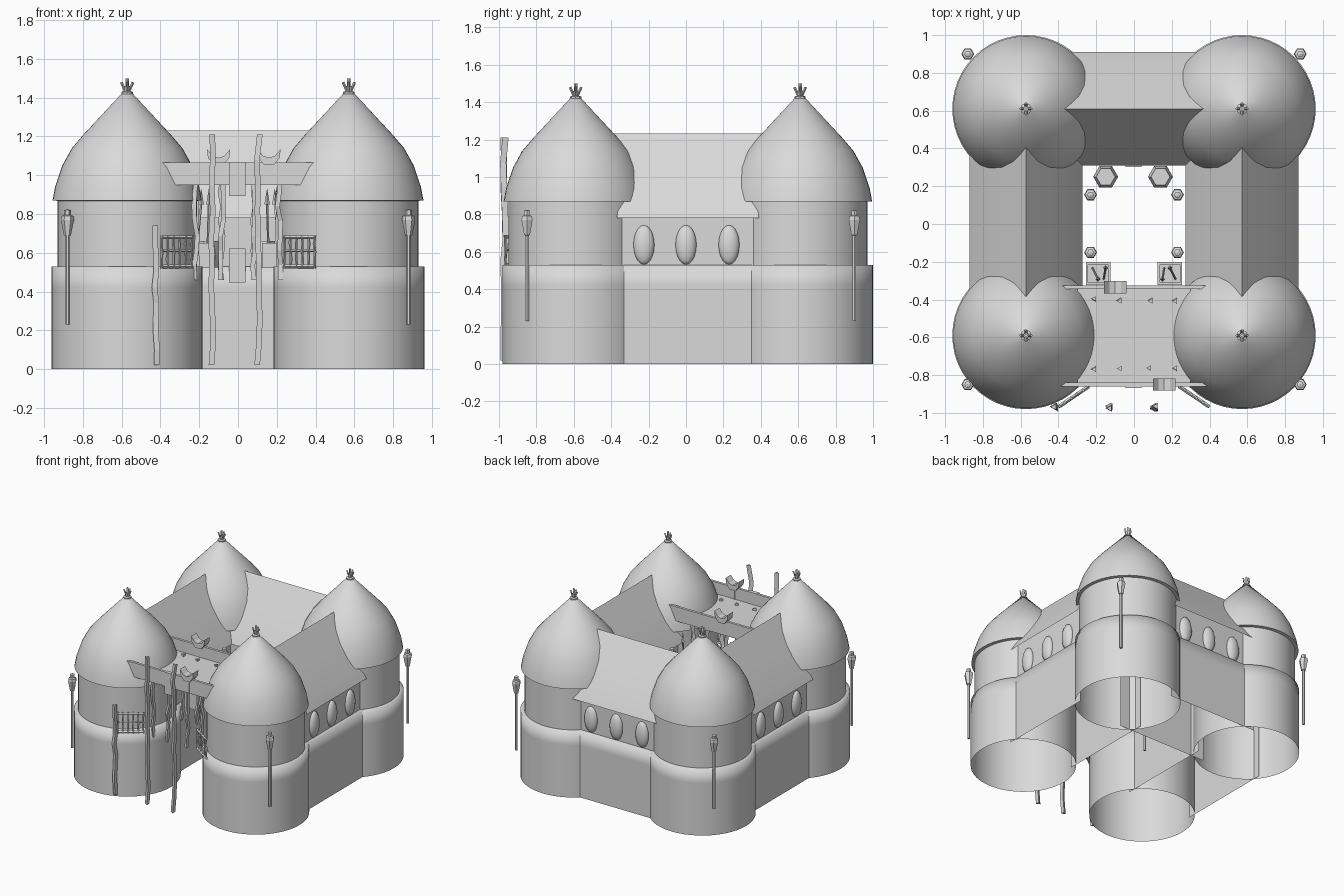
import bpy, bmesh, math, random
from mathutils import Vector, Matrix

random.seed(4)
if "Cube" in bpy.data.objects:
    bpy.data.objects.remove(bpy.data.objects["Cube"])

stone = bpy.data.materials.new("pale_grey_stone")
stone.use_nodes = True
stone.diffuse_color = (0.7, 0.7, 0.7, 1)
stone.node_tree.nodes["Principled BSDF"].inputs["Base Color"].default_value = (0.7, 0.7, 0.7, 1)


def add(name, bm, loc=(0, 0, 0), rot=0, smooth=None):
    """Turn a bmesh into an object; smooth is the sharp-edge angle in degrees."""
    mesh = bpy.data.meshes.new(name)
    bmesh.ops.recalc_face_normals(bm, faces=bm.faces)
    bm.to_mesh(mesh)
    bm.free()
    obj = bpy.data.objects.new(name, mesh)
    bpy.context.collection.objects.link(obj)
    mesh.materials.append(stone)
    obj.location = loc
    obj.rotation_euler.z = rot
    if smooth:
        bpy.ops.object.select_all(action='DESELECT')
        obj.select_set(True)
        bpy.context.view_layer.objects.active = obj
        bpy.ops.object.shade_smooth_by_angle(angle=math.radians(smooth))
    return obj


def lathe(name, profile, loc, sides=48, smooth=None):
    """Spin a (radius, height) profile around z."""
    bm = bmesh.new()
    verts = [bm.verts.new((r, 0, z)) for r, z in profile]
    edges = [bm.edges.new(p) for p in zip(verts, verts[1:])]
    bmesh.ops.spin(bm, geom=verts + edges, axis=(0, 0, 1), cent=(0, 0, 0),
                   steps=sides, angle=math.tau, use_duplicate=False)
    bmesh.ops.remove_doubles(bm, verts=bm.verts, dist=0.0005)
    return add(name, bm, loc, 0, smooth)


def strip(name, profile, lengths, loc, rot, smooth):
    """Sweep an open (x, z) profile along y, with a half length per point."""
    bm = bmesh.new()
    rows = [[bm.verts.new((x, s * h, z)) for s in (-1, 1)] for (x, z), h in zip(profile, lengths)]
    for a, b in zip(rows, rows[1:]):
        bm.faces.new((a[0], a[1], b[1], b[0]))
    return add(name, bm, loc, rot, smooth)


def box(name, size, loc, rot=0):
    bm = bmesh.new()
    bmesh.ops.create_cube(bm, size=1, matrix=Matrix.Diagonal((*size, 1)))
    return add(name, bm, loc, rot)


def plate(name, outline, depth, loc):
    """Extrude an (x, z) outline along y."""
    bm = bmesh.new()
    face = bm.faces.new([bm.verts.new((x, -depth / 2, z)) for x, z in outline])
    new = bmesh.ops.extrude_face_region(bm, geom=[face])["geom"]
    bmesh.ops.translate(bm, vec=(0, depth, 0), verts=[v for v in new if isinstance(v, bmesh.types.BMVert)])
    return add(name, bm, loc)


def rod(name, a, b, radius, sides=4, wobble=0.0, steps=1, taper=1.0):
    """Straight or crooked stick between two points."""
    a, b = Vector(a), Vector(b)
    turn = (b - a).to_track_quat('Z', 'Y')
    bm = bmesh.new()
    rings = []
    for i in range(steps + 1):
        t = i / steps
        c = a.lerp(b, t) + Vector((random.uniform(-wobble, wobble), random.uniform(-wobble, wobble), 0))
        r = radius * (1 + (taper - 1) * t)
        rings.append([bm.verts.new(c + turn @ Vector((r * math.cos(k * math.tau / sides),
                                                      r * math.sin(k * math.tau / sides), 0)))
                      for k in range(sides)])
    for p, q in zip(rings, rings[1:]):
        for k in range(sides):
            n = (k + 1) % sides
            bm.faces.new((p[k], p[n], q[n], q[k]))
    bm.faces.new(rings[0])
    bm.faces.new(rings[-1])
    return add(name, bm)


def torch(name, x, y):
    rod(name + "_pole", (x, y, 0.23), (x, y, 0.70), 0.011, 6)
    lathe(name + "_head", [(0, 0.685), (0.018, 0.69), (0.022, 0.71), (0.034, 0.77), (0.030, 0.79),
                           (0.018, 0.795), (0.018, 0.82), (0, 0.825)], (x, y, 0), 6)


# Corner towers with domed roofs and small crowns
BACK, FRONT, SIDE, MID = 0.61, -0.59, 0.572, 0.01
for end, y in (("back", BACK), ("front", FRONT)):
    for side, x in (("left", SIDE), ("right", -SIDE)):
        tag = f"{end}_{side}_tower"
        lathe(tag + "_base", [(0.39, 0), (0.39, 0.42), (0.39, 0.53), (0.355, 0.53)], (x, y, 0), smooth=180)
        lathe(tag + "_drum", [(0.36, 0.53), (0.36, 0.87)], (x, y, 0), smooth=40)
        lathe(tag + "_roof", [(0.36, 0.868), (0.385, 0.87), (0.372, 0.94), (0.335, 1.05), (0.285, 1.14),
                              (0.225, 1.21), (0.03, 1.42), (0, 1.425)], (x, y, 0), smooth=40)
        lathe(tag + "_crown", [(0, 1.415), (0.03, 1.415), (0.03, 1.43), (0.014, 1.435),
                               (0.014, 1.46), (0, 1.46)], (x, y, 0), 8)
        for k in range(4):
            c, s = math.cos(k * math.pi / 2), math.sin(k * math.pi / 2)
            p = (x + 0.03 * c, y + 0.03 * s, 1.48)
            rod(tag + "_prong", (x + 0.01 * c, y + 0.01 * s, 1.435), p, 0.007)
        rod(tag + "_spike", (x, y, 1.45), (x, y, 1.5), 0.009)
        torch(tag + "_torch", math.copysign(0.88, x), 0.9 if y > 0 else -0.85)
        torch(f"{end}_{side}_yard_torch", math.copysign(0.23, x), 0.155 if y > 0 else -0.15)

# Connecting walls with pitched roofs and bulging oval windows
half_base = [(0.29, 0), (0.29, 0.42), (0.29, 0.53), (0.26, 0.53)]
half_roof = [(0.3, 0.78), (0.262, 0.85), (0.13, 1.045)]
for tag, x, y, rot in (("left", SIDE, MID, 0), ("right", -SIDE, MID, math.pi), ("back", 0, BACK, math.pi / 2)):
    loc = (x, y, 0)
    for s in (1, -1):
        strip(tag + "_wall_base", [(s * px, z) for px, z in half_base], [0.4] * 4, loc, rot, 180)
        strip(tag + "_wall_upper", [(s * 0.26, 0.53), (s * 0.26, 0.84)], [0.4] * 2, loc, rot, 40)
    slope = half_roof + [(0, 1.232)] + [(-px, z) for px, z in reversed(half_roof)]
    strip(tag + "_wall_roof", slope, [0.38, 0.37, 0.4, 0.44, 0.4, 0.37, 0.38], loc, rot, 35)
    for offset in (-0.235, -0.01, 0.22):
        bm = bmesh.new()
        bmesh.ops.create_uvsphere(bm, u_segments=16, v_segments=10, radius=1,
                                  matrix=Matrix.Translation((0.26, offset, 0.637)) @ Matrix.Diagonal((0.035, 0.056, 0.105, 1)))
        add(tag + "_window", bm, loc, rot, 60)

# Gate canopy on crooked posts
box("gate_canopy", (0.6, 0.51, 0.015), (0, -0.59, 0.965))
for y in (-0.77, -0.4):
    for x in (-0.215, -0.08, 0.085, 0.215):
        rod("canopy_post", (x, y, 0.46), (x, y, 0.99), 0.016, 3, 0.009, 7)

# Gate boards, each with a curved ornament on a peg
board = [(-0.35, 0.95), (0.355, 0.95), (0.41, 1.065), (-0.42, 1.065)]
horn = [(-0.06, 1.135), (-0.055, 1.09), (-0.025, 1.052), (0.025, 1.052), (0.055, 1.09),
        (0.06, 1.135), (0.03, 1.1), (0, 1.09), (-0.03, 1.1)]
for y, x in ((-0.85, 0.16), (-0.335, -0.10)):
    plate("gate_board", board, 0.02, (0, y, 0))
    plate("board_ornament", horn, 0.065, (x, y, 0))
    rod("ornament_peg", (x, y, 0.95), (x, y, 1.07), 0.014, 6)
box("gate_plaque", (0.085, 0.03, 0.175), (-0.003, -0.853, 0.98))
box("yard_plaque", (0.085, 0.02, 0.175), (-0.003, 0.312, 0.535))

# Tall crooked poles before the gate
for x, top in ((-0.13, 1.21), (0.11, 1.21), (-0.42, 0.74)):
    rod("gate_pole", (x, -0.97, 0.02), (x, -0.97, top), 0.019, 3, 0.008, 9)

# Open railing gates
for s in (1, -1):
    a, b = Vector((s * 0.24, -0.86, 0)), Vector((s * 0.395, -0.965, 0))
    for z in (0.53, 0.61, 0.68):
        up = Vector((0, 0, z))
        rod("gate_rail", a + up, b + up, 0.010 if z != 0.61 else 0.006)
    for k in range(6):
        p = a.lerp(b, k / 5)
        rod("gate_bar", p + Vector((0, 0, 0.52)), p + Vector((0, 0, 0.69)), 0.007, 4, 0.003, 4)

# Yard barrels and spear crates
for x in (-0.15, 0.14):
    lathe("yard_barrel", [(0, 0.525), (0.05, 0.525), (0.066, 0.59), (0.05, 0.66), (0, 0.66)], (x, 0.25, 0), 6)
for s in (1, -1):
    x, y = s * 0.19, -0.262
    box("spear_crate_floor", (0.13, 0.12, 0.015), (x, y, 0.53))
    for d in (-1, 1):
        box("spear_crate_side", (0.012, 0.12, 0.12), (x + d * 0.059, y, 0.59))
        box("spear_crate_end", (0.13, 0.012, 0.12), (x, y + d * 0.054, 0.59))
        tip = Vector((x + d * 0.02 - s * 0.02, y + d * 0.03, 0.85))
        rod("spear_shaft", (x + d * 0.03, y - d * 0.03, 0.53), tip, 0.006)
        rod("spear_head", tip, tip + Vector((0, 0, 0.08)), 0.014, 4, 0, 1, 0.05)
